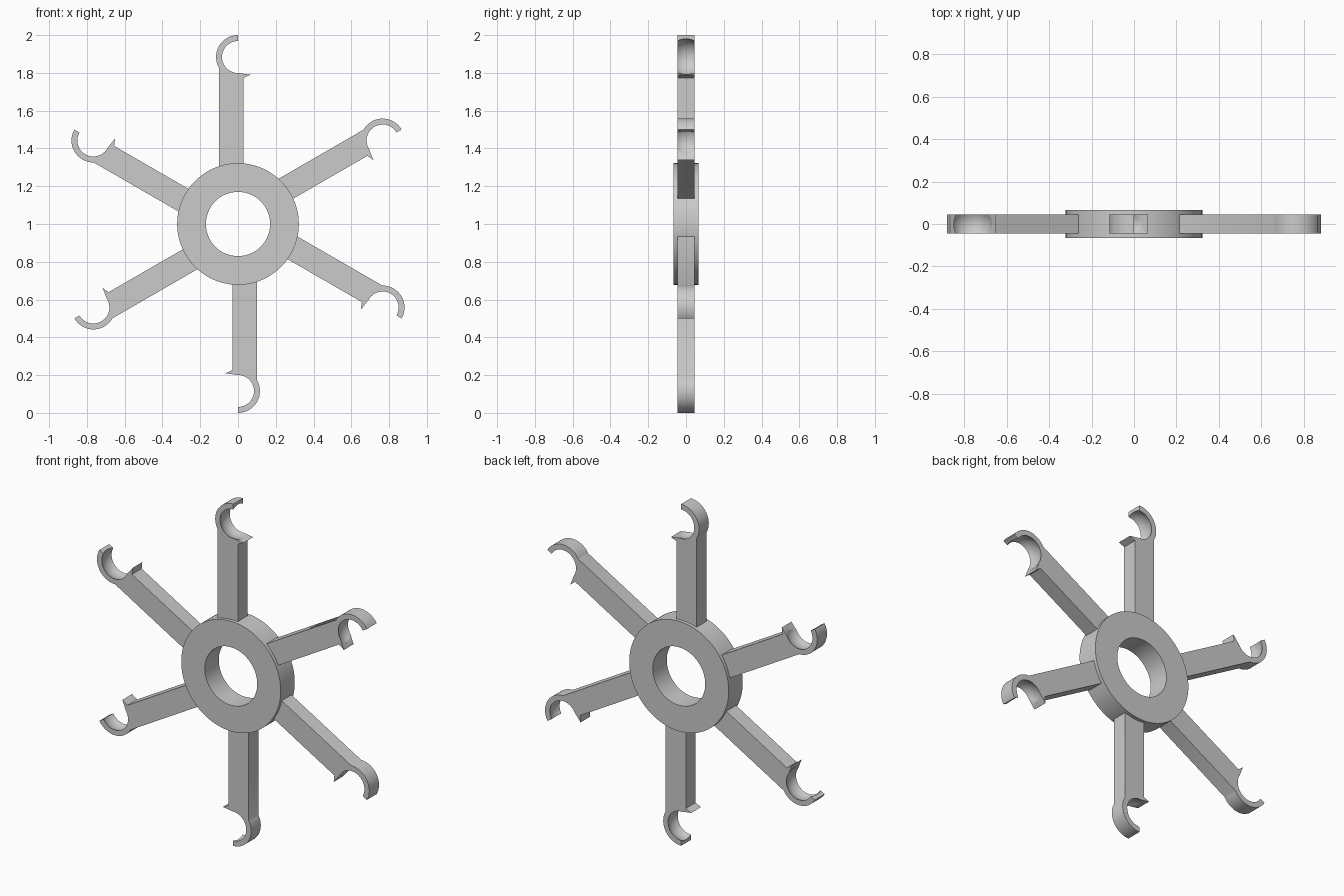
import bpy, bmesh
from math import cos, sin, pi, radians, tau
from mathutils import Matrix

cube = bpy.data.objects.get("Cube")
if cube:
    bpy.data.objects.remove(cube, do_unlink=True)

CENTRE_Z = 1.0        # wheel axis height
HUB_R, BORE_R, HUB_HALF = 0.322, 0.17, 0.065
ARM_HALF = 0.045      # half thickness of the arms
HOOK_Z, HOOK_R, BALL_R = 0.884, 0.116, 0.096

grey = bpy.data.materials.new("plain grey")
grey.use_nodes = True
grey.diffuse_color = (0.6, 0.6, 0.6, 1)
grey.node_tree.nodes["Principled BSDF"].inputs["Base Color"].default_value = grey.diffuse_color


def make_object(name, bm):
    bmesh.ops.recalc_face_normals(bm, faces=bm.faces)
    mesh = bpy.data.meshes.new(name)
    bm.to_mesh(mesh)
    bm.free()
    mesh.materials.append(grey)
    obj = bpy.data.objects.new(name, mesh)
    bpy.context.collection.objects.link(obj)
    return obj


def select_only(obj):
    bpy.ops.object.select_all(action='DESELECT')
    obj.select_set(True)
    bpy.context.view_layer.objects.active = obj


def smooth(obj):
    select_only(obj)
    bpy.ops.object.shade_smooth_by_angle(angle=radians(30))


# Hub: rectangular section spun round the y axis
bm = bmesh.new()
ring = [bm.verts.new((r, y, 0)) for r, y in (
    (BORE_R, -HUB_HALF), (HUB_R, -HUB_HALF), (HUB_R, HUB_HALF), (BORE_R, HUB_HALF))]
edges = [bm.edges.new((ring[i], ring[(i + 1) % 4])) for i in range(4)]
bmesh.ops.spin(bm, geom=ring + edges, cent=(0, 0, 0), axis=(0, 1, 0),
               angle=tau, steps=96, use_merge=True)
bmesh.ops.remove_doubles(bm, verts=bm.verts, dist=0.0001)
hub = make_object("hub", bm)
hub.location.z = CENTRE_Z
smooth(hub)

# Arm: bar with a barb on one side and a half disc at its end
start, end = pi / 2, pi + 0.53
arc = [start + (end - start) * i / 32 for i in range(33)]
outline = [(HOOK_R * cos(a), HOOK_Z + HOOK_R * sin(a)) for a in arc]
outline += [(-0.1, 0.25), (0.03, 0.25), (0.03, 0.774), (0.066, 0.79), (0, 0.8)]
bm = bmesh.new()
face = bm.faces.new([bm.verts.new((x, -ARM_HALF, z)) for x, z in outline])
out = bmesh.ops.extrude_face_region(bm, geom=[face])
bmesh.ops.translate(bm, vec=(0, 2 * ARM_HALF, 0),
                    verts=[v for v in out["geom"] if isinstance(v, bmesh.types.BMVert)])
arm = make_object("arm_1", bm)

# Ball socket cut out of the hook
bm = bmesh.new()
bmesh.ops.create_uvsphere(bm, u_segments=72, v_segments=36, radius=BALL_R,
                          matrix=Matrix.Translation((0, 0, HOOK_Z)) @ Matrix.Rotation(pi / 2, 4, 'X'))
ball = make_object("socket_cutter", bm)
ball.hide_render = True
cut = arm.modifiers.new("socket", 'BOOLEAN')
cut.operation = 'DIFFERENCE'
cut.solver = 'EXACT'
cut.object = ball
select_only(arm)
bpy.ops.object.modifier_apply(modifier=cut.name)
bpy.data.objects.remove(ball, do_unlink=True)
smooth(arm)

# Six arms evenly spaced round the hub
for i in range(6):
    obj = arm
    if i:
        obj = arm.copy()
        obj.name = f"arm_{i + 1}"
        bpy.context.collection.objects.link(obj)
    obj.location.z = CENTRE_Z
    obj.rotation_euler.y = i * pi / 3
